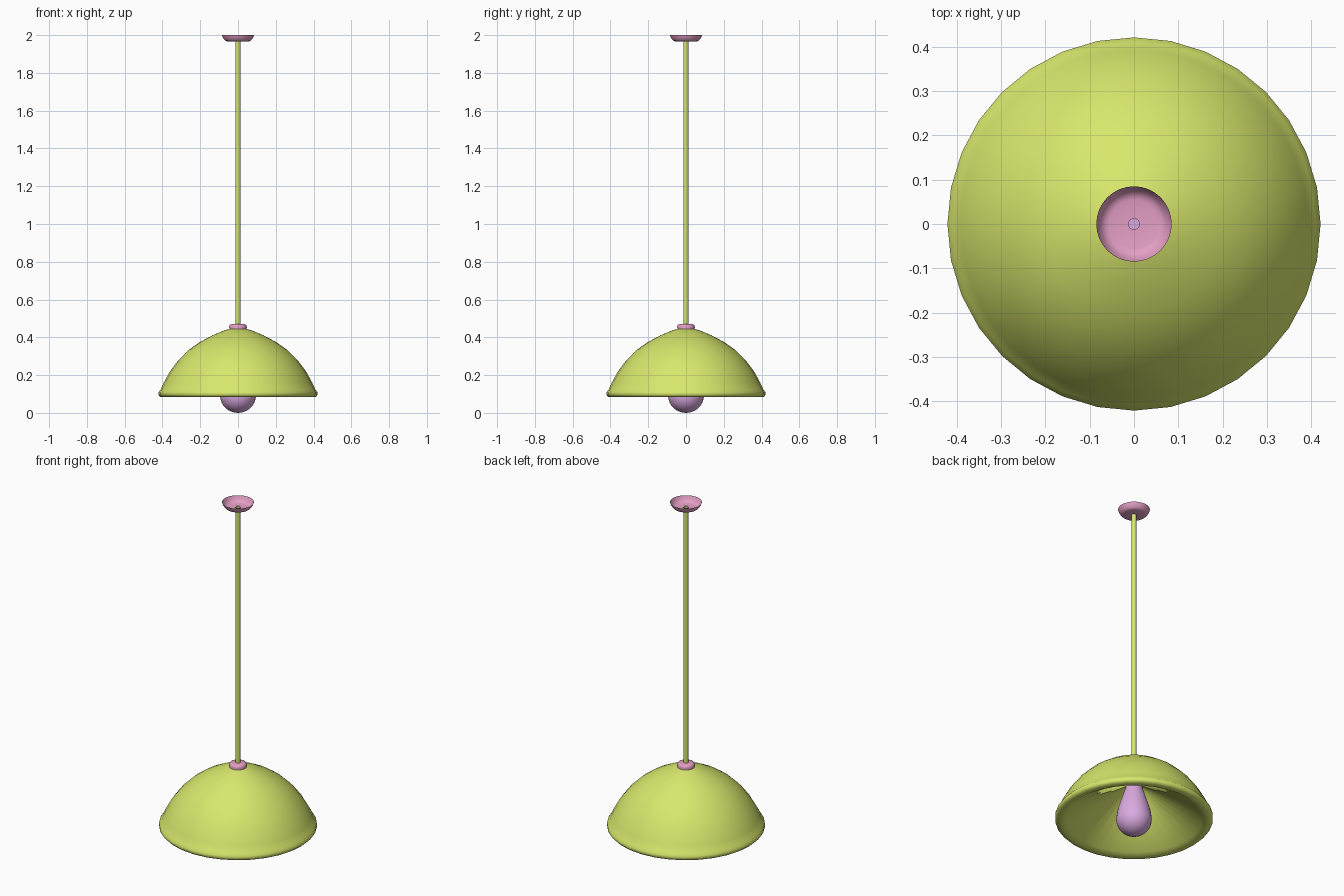
import bpy
import bmesh
from math import cos, sin, pi, radians

if "Cube" in bpy.data.objects:
    bpy.data.objects.remove(bpy.data.objects["Cube"])


def material(name, rgb):
    m = bpy.data.materials.new(name)
    m.diffuse_color = (*rgb, 1)
    m.use_nodes = True
    m.node_tree.nodes["Principled BSDF"].inputs["Base Color"].default_value = m.diffuse_color
    return m


GREEN = material("lime", (0.69, 0.80, 0.15))
PINK = material("pink", (0.78, 0.35, 0.56))
LILAC = material("lilac", (0.70, 0.40, 0.74))


def lathe(name, profile, mat, sides=32, closed=False):
    """Spin an (r, z) profile around the z axis; r = 0 gives a pole."""
    bm = bmesh.new()
    rings = []
    for r, z in profile:
        if r == 0:
            rings.append([bm.verts.new((0, 0, z))] * sides)
        else:
            rings.append([bm.verts.new((r * cos(2 * pi * i / sides), r * sin(2 * pi * i / sides), z))
                          for i in range(sides)])
    pairs = list(zip(rings, rings[1:]))
    if closed:
        pairs.append((rings[-1], rings[0]))
    for a, b in pairs:
        for i in range(sides):
            j = (i + 1) % sides
            corners = list(dict.fromkeys((a[i], a[j], b[j], b[i])))
            bm.faces.new(corners)
    bmesh.ops.recalc_face_normals(bm, faces=bm.faces)
    mesh = bpy.data.meshes.new(name)
    bm.to_mesh(mesh)
    bm.free()
    mesh.materials.append(mat)
    obj = bpy.data.objects.new(name, mesh)
    bpy.context.collection.objects.link(obj)
    bpy.ops.object.select_all(action='DESELECT')
    obj.select_set(True)
    bpy.context.view_layer.objects.active = obj
    bpy.ops.object.shade_smooth_by_angle(angle=radians(60))
    return obj


# Dome shade: curved outside, soft rim, shallow conical inside
lathe("shade", [
    (0.035, 0.447), (0.07, 0.438), (0.13, 0.413), (0.20, 0.376), (0.26, 0.334),
    (0.315, 0.28), (0.36, 0.22), (0.392, 0.162), (0.41, 0.122),
    (0.421, 0.11), (0.421, 0.095), (0.412, 0.085), (0.38, 0.083), (0.36, 0.095),
    (0.04, 0.29),
], GREEN, closed=True)

# Collar on top of the shade, with a hole for the cord
lathe("collar", [
    (0.012, 0.44), (0.045, 0.44), (0.047, 0.456), (0.043, 0.466),
    (0.034, 0.47), (0.012, 0.47),
], PINK, closed=True)

# Open tube cord
lathe("cord", [(0.013, 0.45), (0.013, 1.97)], GREEN, sides=16)

# Ceiling canopy: shallow bowl open at the top
lathe("canopy", [
    (0.012, 1.966), (0.055, 1.966), (0.066, 1.969), (0.074, 1.977),
    (0.081, 1.989), (0.085, 2.0),
], PINK)

# Pear-shaped bulb: round bottom blending into a straight tapering neck
ball = [(0.095 * sin(t * pi / 16), 0.092 - 0.092 * cos(t * pi / 16)) for t in range(10)]
neck = [(0.089, 0.14), (0.079, 0.178), (0.066, 0.22), (0.053, 0.26),
        (0.043, 0.29), (0.036, 0.33), (0.034, 0.43), (0, 0.43)]
lathe("bulb", ball + neck, LILAC)
